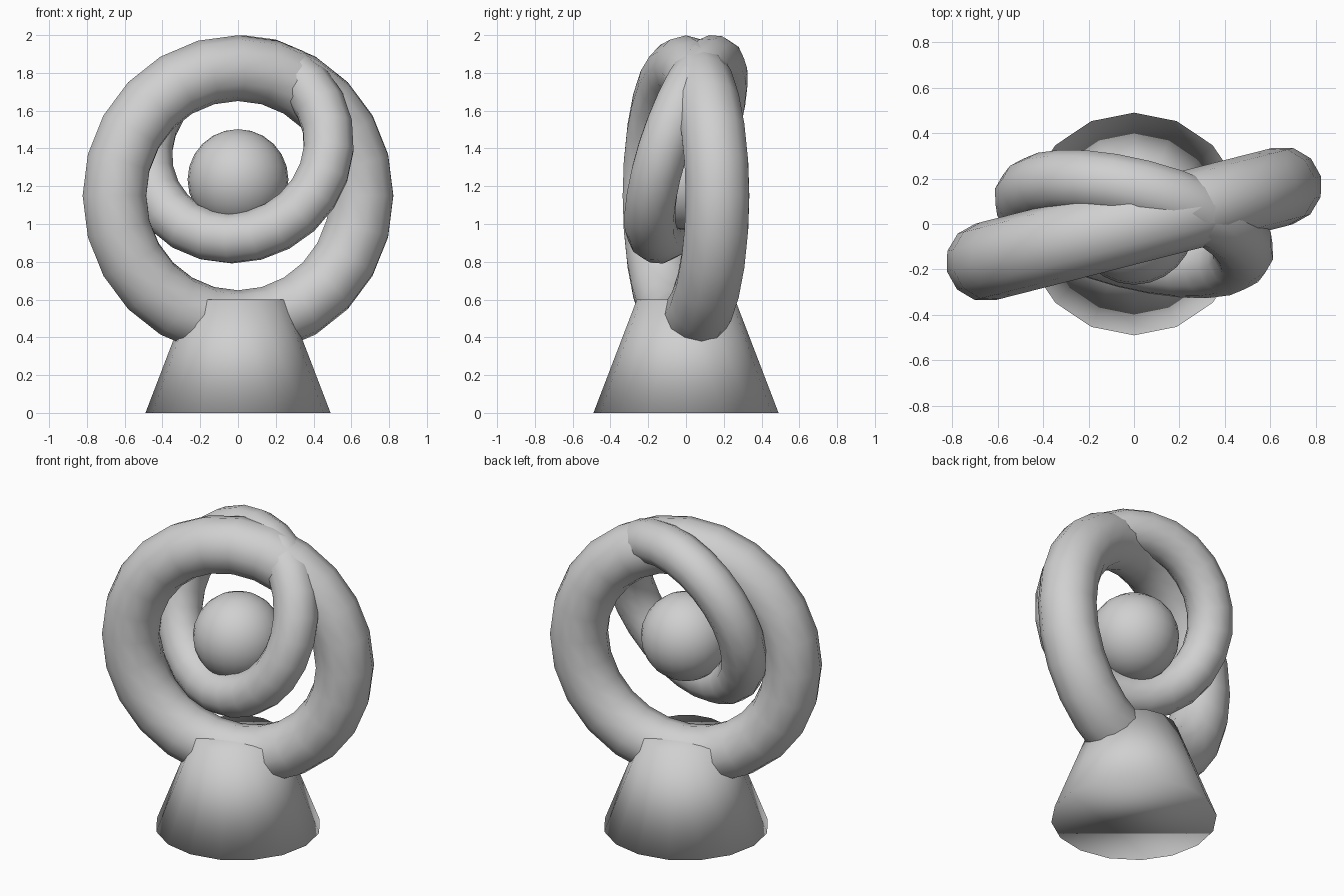
import bpy
from math import radians

# Remove the default cube
cube = bpy.data.objects.get("Cube")
if cube:
    bpy.data.objects.remove(cube, do_unlink=True)

# Single stone colour
stone = bpy.data.materials.new("light_grey")
stone.use_nodes = True
grey = (0.63, 0.63, 0.63, 1)
stone.diffuse_color = grey
stone.node_tree.nodes["Principled BSDF"].inputs["Base Color"].default_value = grey


def finish(name):
    """Name the newest object, colour it and shade it smooth."""
    obj = bpy.context.object
    obj.name = name
    obj.data.materials.append(stone)
    bpy.ops.object.shade_smooth()
    return obj


def ring(name, height, major, minor, lean, turn):
    """Upright ring, leaned back and then turned about the vertical."""
    bpy.ops.mesh.primitive_torus_add(
        major_segments=24, minor_segments=12,
        major_radius=major, minor_radius=minor,
        location=(0, 0, height),
        rotation=(radians(90 - lean), 0, radians(turn)))
    return finish(name)


# Tapered pedestal
bpy.ops.mesh.primitive_cone_add(
    vertices=16, radius1=0.49, radius2=0.26, depth=0.6, location=(0, 0, 0.3))
finish("pedestal")

# Two interlocking rings
ring("large_ring", 1.15, 0.675, 0.174, 0, 14.3)
ring("small_ring", 1.395, 0.495, 0.136, 18, -14.3)

# Ball floating in the middle
bpy.ops.mesh.primitive_uv_sphere_add(
    segments=24, ring_count=12, radius=0.267, location=(0, 0, 1.235))
finish("ball")
